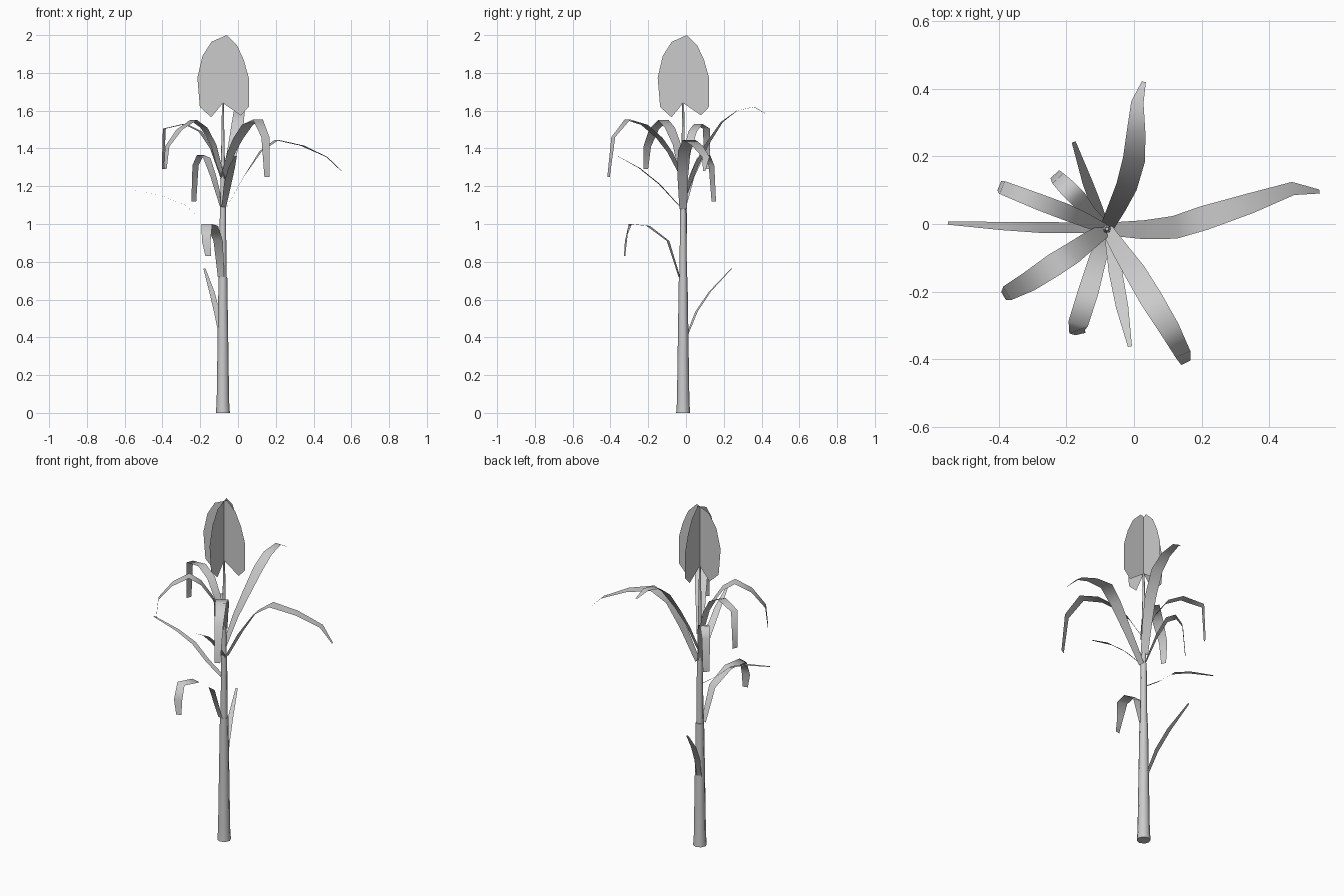
import bpy, bmesh, math
from mathutils import Vector

CX, CY = -0.08, -0.015


def make_object(name, verts, faces, smooth=True):
    me = bpy.data.meshes.new(name)
    me.from_pydata(verts, [], faces)
    me.update()
    for p in me.polygons:
        p.use_smooth = smooth
    ob = bpy.data.objects.new(name, me)
    bpy.context.collection.objects.link(ob)
    return ob


def stalk_part(name, rings, sides=8):
    """Tapered tube through (z, radius) rings, capped at both ends."""
    verts = [(CX + r * math.cos(2 * math.pi * k / sides),
              CY + r * math.sin(2 * math.pi * k / sides), z)
             for z, r in rings for k in range(sides)]
    faces = [(i * sides + k, i * sides + (k + 1) % sides,
              (i + 1) * sides + (k + 1) % sides, (i + 1) * sides + k)
             for i in range(len(rings) - 1) for k in range(sides)]
    faces.append(tuple(reversed(range(sides))))
    faces.append(tuple(range(len(verts) - sides, len(verts))))
    ob = make_object(name, verts, faces)
    bpy.ops.object.select_all(action='DESELECT')
    bpy.context.view_layer.objects.active = ob
    ob.select_set(True)
    bpy.ops.object.shade_smooth_by_angle(angle=math.radians(50))


def leaf(name, path, base_w, mid_w, tip_w):
    """Flat ribbon along a path, widest in the middle, level across."""
    pts = [Vector(p) for p in path]
    n = len(pts) - 1
    verts = []
    for i, p in enumerate(pts):
        d = pts[min(i + 1, n)] - pts[max(i - 1, 0) if i < n else n - 2]
        side = Vector((-d.y, d.x, 0)).normalized()
        t = i / n
        a, b, f = (base_w, mid_w, t / 0.5) if t < 0.5 else (mid_w, tip_w, (t - 0.5) / 0.5)
        f = math.sin(f * math.pi / 2) if t < 0.5 else f ** 1.5
        w = a + (b - a) * f
        verts += [p + side * w / 2, p - side * w / 2]
    faces = [(2 * i, 2 * i + 1, 2 * i + 3, 2 * i + 2) for i in range(n)]
    make_object(name, verts, faces)


# Stalk in three stepped sections
stalk_part("lower_stalk", [(0, 0.037), (0.06, 0.033), (0.40, 0.028), (0.72, 0.023)])
stalk_part("middle_stalk", [(0.70, 0.020), (1.09, 0.016)])
stalk_part("upper_stalk", [(1.07, 0.014), (1.25, 0.012), (1.45, 0.008), (1.64, 0.005)])

# Drooping and arching leaves
leaf("right_leaf", [(-.065, -.015, 1.08), (.03, -.017, 1.25), (.12, -.01, 1.385), (.205, .017, 1.445),
                    (.34, .06, 1.415), (.47, .105, 1.355), (.548, .096, 1.28)], .04, .072, .012)
leaf("back_leaf", [(-.08, -.01, 1.14), (-.05, .05, 1.30), (-.022, .11, 1.42), (.0, .19, 1.54),
                   (.006, .27, 1.60), (.01, .36, 1.62), (.029, .42, 1.585)], .04, .066, .012)
leaf("low_back_leaf", [(-.09, .005, .41), (-.112, .055, .535), (-.138, .125, .64),
                       (-.178, .242, .765)], .025, .034, .012)
leaf("back_left_leaf", [(-.085, -.01, 1.09), (-.13, .03, 1.25), (-.165, .075, 1.35), (-.2, .11, 1.365),
                        (-.225, .135, 1.31), (-.234, .147, 1.12)], .03, .052, .035)
leaf("upper_left_leaf", [(-.085, -.015, 1.24), (-.14, .01, 1.40), (-.2, .035, 1.49), (-.28, .065, 1.53),
                         (-.39, .108, 1.505), (-.398, .113, 1.29)], .03, .05, .03)
leaf("left_leaf", [(-.09, -.01, .95), (-.19, -.011, 1.02), (-.28, -.01, 1.10), (-.39, -.006, 1.145),
                   (-.55, .003, 1.18)], .03, .032, .01)
leaf("front_left_leaf", [(-.08, -.015, 1.24), (-.13, -.048, 1.42), (-.18, -.085, 1.51), (-.235, -.12, 1.55),
                         (-.31, -.17, 1.50), (-.375, -.205, 1.41), (-.385, -.213, 1.29)], .04, .068, .028)
leaf("low_front_leaf", [(-.09, -.035, .72), (-.105, -.095, .91), (-.135, -.2, .99), (-.165, -.295, 1.0),
                        (-.168, -.318, .91), (-.158, -.325, .83)], .035, .062, .03)
leaf("front_leaf", [(-.075, -.03, 1.09), (-.055, -.14, 1.21), (-.035, -.245, 1.295),
                    (-.012, -.362, 1.36)], .025, .042, .012)
leaf("front_right_leaf", [(-.08, -.015, 1.24), (-.035, -.085, 1.38), (.002, -.14, 1.455), (.05, -.22, 1.525),
                          (.105, -.31, 1.553), (.145, -.385, 1.46), (.153, -.41, 1.25)], .035, .068, .03)

# Seed head: two crossed flat cards, offsets measured from the stalk axis
outline = [(0.02, 2.0), (.075, 1.945), (.11, 1.87), (.137, 1.775), (.137, 1.62), (.095, 1.575), (0, 1.64),
           (-.062, 1.565), (-.122, 1.62), (-.135, 1.775), (-.108, 1.89), (-.06, 1.965)]
make_object("seed_head_side_card", [(CX + o, CY, z) for o, z in outline], [tuple(range(12))], False)
make_object("seed_head_depth_card", [(CX, CY + o, z) for o, z in outline], [tuple(range(12))], False)
